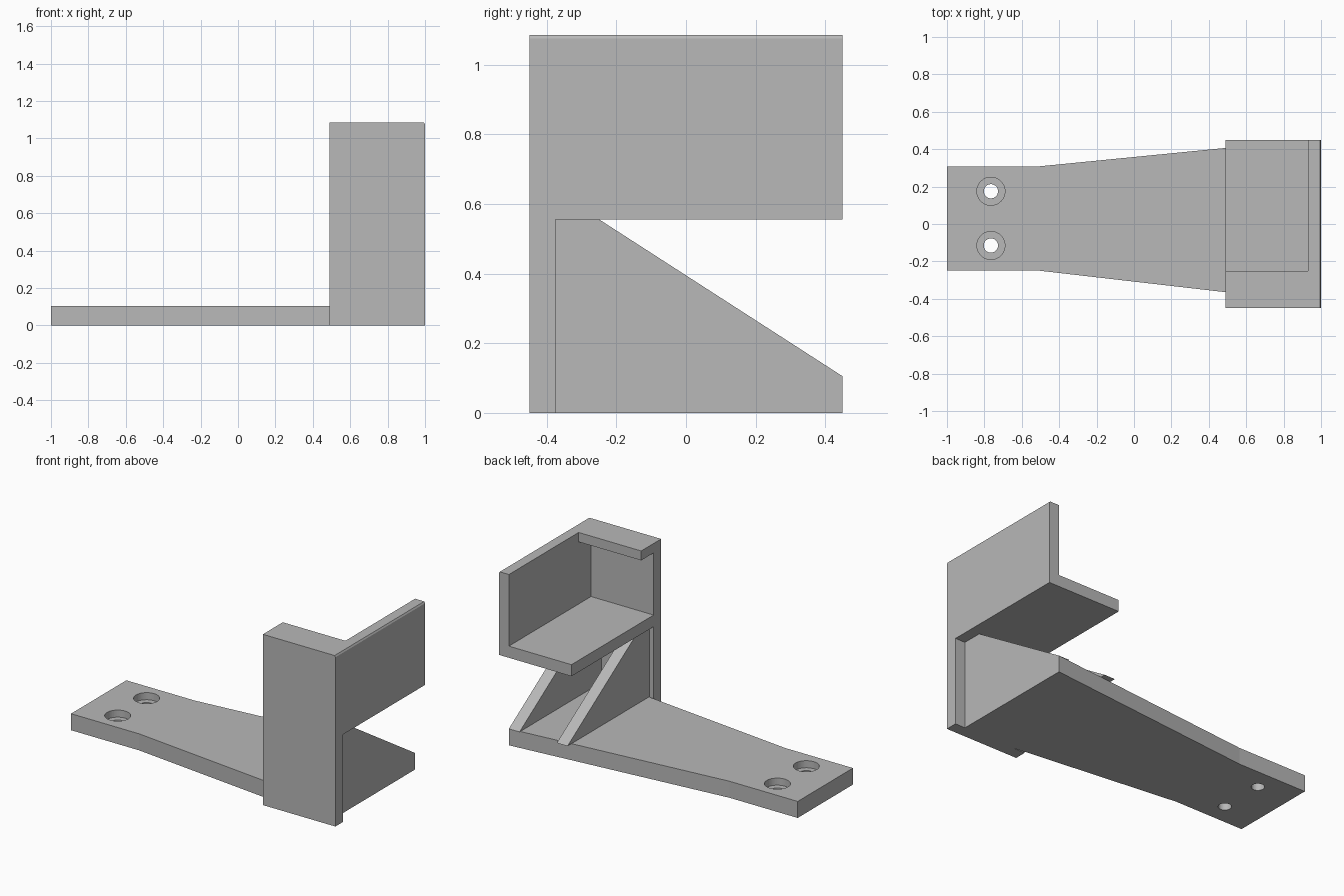
import bpy
import bmesh
from mathutils import Vector

cube = bpy.data.objects.get("Cube")
if cube:
    bpy.data.objects.remove(cube, do_unlink=True)

# Single grey material
grey = bpy.data.materials.new("plain_grey")
grey.use_nodes = True
COLOUR = (0.48, 0.48, 0.48, 1)
grey.diffuse_color = COLOUR
grey.node_tree.nodes["Principled BSDF"].inputs["Base Color"].default_value = COLOUR

# How a 2D profile point plus depth maps to 3D for each extrusion axis
AXES = {
    "x": lambda a, b, d: Vector((d, a, b)),
    "y": lambda a, b, d: Vector((a, d, b)),
    "z": lambda a, b, d: Vector((a, b, d)),
}


def prism(name, profile, axis, lo, hi):
    """Extrude a closed profile along an axis from lo to hi."""
    place = AXES[axis]
    bm = bmesh.new()
    face = bm.faces.new([bm.verts.new(place(a, b, lo)) for a, b in profile])
    out = bmesh.ops.extrude_face_region(bm, geom=[face])
    moved = [v for v in out["geom"] if isinstance(v, bmesh.types.BMVert)]
    bmesh.ops.translate(bm, verts=moved, vec=place(0, 0, hi - lo))
    bmesh.ops.recalc_face_normals(bm, faces=bm.faces)
    mesh = bpy.data.meshes.new(name)
    bm.to_mesh(mesh)
    bm.free()
    mesh.materials.append(grey)
    obj = bpy.data.objects.new(name, mesh)
    bpy.context.collection.objects.link(obj)
    return obj


def rect(a0, a1, b0, b1):
    return [(a0, b0), (a1, b0), (a1, b1), (a0, b1)]


def drill(target, x, y, radius, bottom, top):
    """Cut a vertical round hole and discard the cutter."""
    bpy.ops.mesh.primitive_cylinder_add(
        vertices=48, radius=radius, depth=top - bottom,
        location=(x, y, (top + bottom) / 2))
    cutter = bpy.context.object
    cutter.hide_render = True
    cutter.data.materials.append(grey)
    mod = target.modifiers.new("hole", "BOOLEAN")
    mod.operation = "DIFFERENCE"
    mod.solver = "EXACT"
    mod.object = cutter
    bpy.context.view_layer.objects.active = target
    bpy.ops.object.modifier_apply(modifier=mod.name)
    bpy.data.objects.remove(cutter, do_unlink=True)


# Main dimensions
X0, X_WALL, X1 = 0.49, 0.93, 1.0
Y0, Y_WALL, Y_LIP, Y1 = -0.45, -0.375, -0.25, 0.45
Z_BASE, Z_SHELF, Z_TOP = 0.105, 0.556, 1.085

# Tapered base plate with two counterbored screw holes
base = prism("base_plate", [
    (-1, -0.248), (-0.52, -0.248), (0.58, Y_WALL), (X_WALL, Y_WALL),
    (X_WALL, Y1), (-0.52, 0.307), (-1, 0.307)], "z", 0, Z_BASE)
for hole_y in (0.175, -0.115):
    drill(base, -0.765, hole_y, 0.075, 0.06, 0.2)
    drill(base, -0.765, hole_y, 0.038, -0.1, 0.2)

# Tall front wall, notched where the side wall meets it
prism("front_wall", [
    (X0, 0), (X1, 0), (X1, Z_SHELF), (X_WALL, Z_SHELF),
    (X_WALL, Z_TOP), (X0, Z_TOP)], "y", Y0, Y_WALL)

# Side wall with a small chamfer along its outer top edge
prism("side_wall", [
    (X_WALL, Z_SHELF), (X1, Z_SHELF), (X1, Z_TOP - 0.01),
    (X1 - 0.006, Z_TOP), (X_WALL, Z_TOP)], "y", Y0, Y1)

# Shelf floor and the lip at the top of the front wall
prism("shelf", rect(X0, X_WALL, Z_SHELF, 0.63), "y", Y_WALL, Y1)
prism("top_lip", rect(X0, X_WALL, 1.025, Z_TOP), "y", Y_WALL, Y_LIP)

# Two sloping gussets under the shelf
gusset = [(Y_WALL, Z_BASE), (Y1, Z_BASE), (Y_LIP, Z_SHELF), (Y_WALL, Z_SHELF)]
for name, x in (("inner_gusset", 0.518), ("outer_gusset", X_WALL - 0.075)):
    prism(name, gusset, "x", x, x + 0.075)
